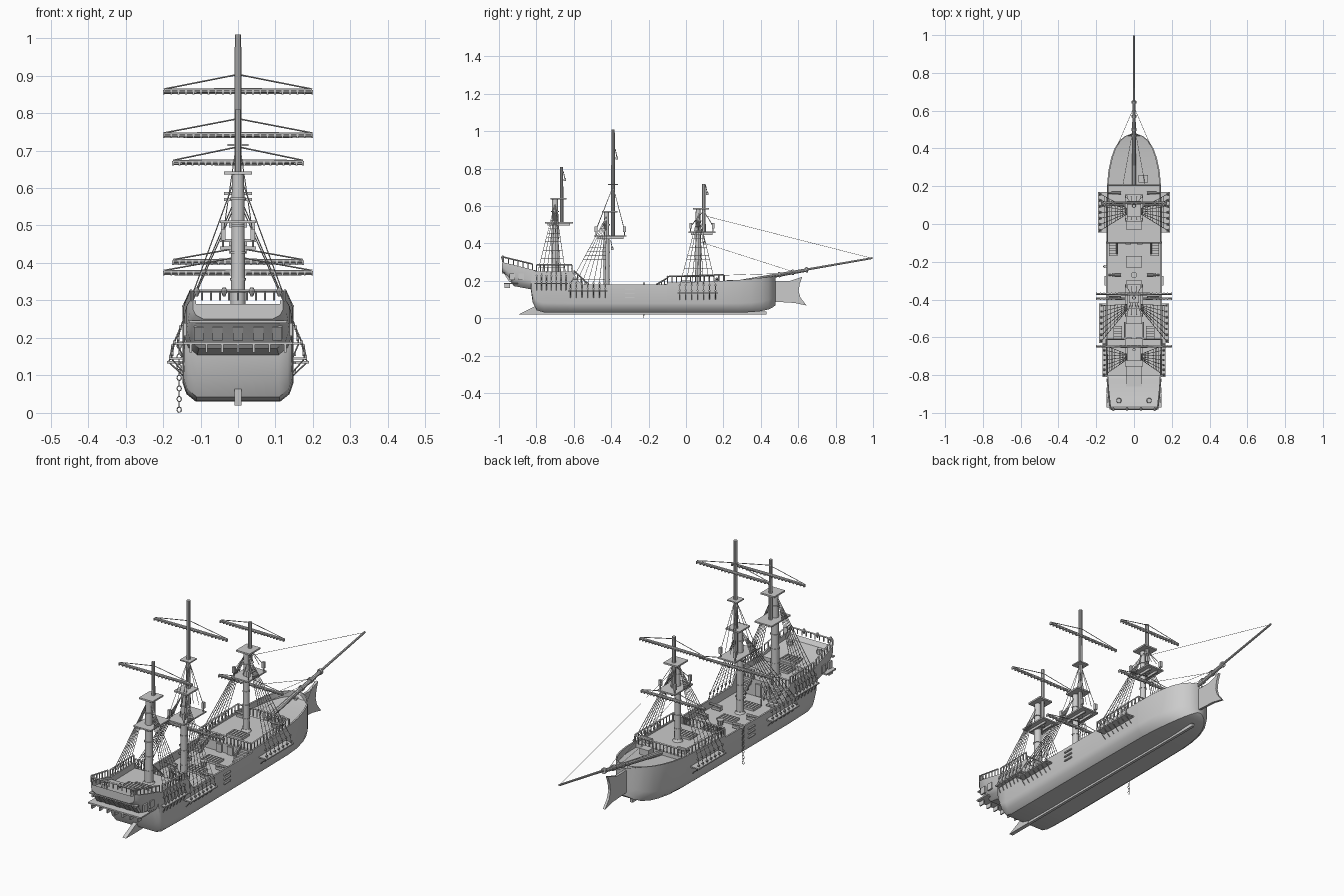
import bpy, bmesh, math
from mathutils import Vector, Matrix

def done(bm, name, smooth=False):
    bmesh.ops.recalc_face_normals(bm, faces=bm.faces)
    me = bpy.data.meshes.new(name)
    bm.to_mesh(me); bm.free()
    ob = bpy.data.objects.new(name, me)
    bpy.context.collection.objects.link(ob)
    if smooth:
        bpy.ops.object.select_all(action='DESELECT')
        ob.select_set(True)
        bpy.context.view_layer.objects.active = ob
        bpy.ops.object.shade_smooth_by_angle(angle=math.radians(35))
    return ob

def box(bm, c, s, rx=0):
    m = Matrix.Translation(c) @ Matrix.Rotation(rx, 4, 'X') @ Matrix.Diagonal((*s, 1))
    bmesh.ops.create_cube(bm, size=1, matrix=m)

def tube(bm, a, b, r, r2=None, n=4):
    a, b = Vector(a), Vector(b)
    d = b - a
    m = Matrix.Translation((a + b) / 2) @ d.to_track_quat('Z', 'Y').to_matrix().to_4x4()
    bmesh.ops.create_cone(bm, cap_ends=True, segments=n, radius1=r,
                          radius2=r if r2 is None else r2, depth=d.length, matrix=m)

def fin(name, pts, t):
    bm = bmesh.new()
    f = bm.faces.new([bm.verts.new((-t / 2, y, z)) for y, z in pts])
    r = bmesh.ops.extrude_face_region(bm, geom=[f])
    bmesh.ops.translate(bm, vec=(t, 0, 0), verts=[v for v in r['geom'] if isinstance(v, bmesh.types.BMVert)])
    return done(bm, name)

def lerp(a, b, t):
    return Vector(a).lerp(Vector(b), t)

# Hull: stations of (y, half width, bottom, rail top, deck height)
stations = [(-.985, .12, .25, .30, .29), (-.97, .13, .235, .297, .27), (-.92, .137, .172, .285, .262),
    (-.83, .143, .155, .262, .245), (-.82, .143, .085, .26, .245), (-.80, .145, .045, .25, .24),
    (-.799, .145, .043, .25, .222), (-.76, .146, .032, .25, .222), (-.61, .148, .03, .25, .222),
    (-.609, .148, .03, .249, .14), (-.56, .148, .03, .18, .14), (-.101, .147, .03, .18, .14),
    (-.1, .147, .03, .19, .185), (.2, .143, .03, .2, .19), (.201, .143, .03, .2, .17),
    (.28, .136, .03, .205, .175), (.35, .121, .033, .211, .18), (.40, .103, .038, .216, .185),
    (.44, .078, .047, .22, .19), (.465, .048, .058, .223, .195), (.478, .015, .07, .225, .21)]
bm = bmesh.new()
rings = []
for y, w, zb, zt, dk in stations:
    h = min(.05, (zt - zb) * .5)
    i = max(w - .008, w * .6)
    half = [(.76 * w, zb), (.93 * w, zb + .4 * h), (w, zb + h), (w, zt), (i, zt), (i, dk)]
    ring = half + [(-x, z) for x, z in reversed(half)]
    rings.append([bm.verts.new((x, y, z)) for x, z in ring])
for a, b in zip(rings, rings[1:]):
    for k in range(len(a)):
        j = (k + 1) % len(a)
        bm.faces.new((a[k], a[j], b[j], b[k]))
bm.faces.new(rings[0]); bm.faces.new(rings[-1])
done(bm, "hull", True)

# Keel, rudder and bow fin
bm = bmesh.new()
box(bm, (0, -.19, .028), (.014, 1.24, .016))
done(bm, "keel")
fin("rudder", [(-.895, .02), (-.76, .02), (-.76, .08), (-.80, .068)], .02)
fin("beak_fin", [(.45, .09), (.58, .082), (.645, .068), (.612, .11), (.602, .145), (.608, .185),
                 (.622, .222), (.55, .198), (.45, .2)], .012)

# Stern gallery: ledge, brackets, windows
bm = bmesh.new()
box(bm, (0, -.935, .186), (.29, .075, .007))
box(bm, (0, -.975, .243), (.262, .016, .006))
for k in range(7):
    box(bm, (-.126 + .042 * k, -.955, .172), (.006, .03, .022))
for x in (-.105, -.055, 0, .055, .105):
    box(bm, (x, -.95, .214), (.026, .012, .042), .6)
for s in (-1, 1):
    for y in (-.93, -.88):
        box(bm, (s * .141, y, .222), (.008, .03, .035))
done(bm, "stern_gallery")

# Balustrades
def rail(bm, a, b, h, n):
    for k in range(n + 1):
        p = lerp(a, b, k / n)
        tube(bm, p, p + Vector((0, 0, h)), .0028, n=6)
    up = Vector((0, 0, h))
    tube(bm, Vector(a) + up, Vector(b) + up, .004)

bm = bmesh.new()
for s in (-1, 1):
    rail(bm, (s * .143, -.80, .25), (s * .146, -.61, .25), .035, 9)
    rail(bm, (s * .125, -.975, .297), (s * .142, -.82, .26), .03, 6)
    rail(bm, (s * .143, -.1, .19), (s * .139, .2, .2), .033, 12)
    rail(bm, (s * .05, -.61, .222), (s * .14, -.61, .222), .045, 5)
    rail(bm, (s * .05, -.1, .185), (s * .14, -.1, .185), .04, 5)
    rail(bm, (s * .05, -.6, .225), (s * .05, -.52, .15), .03, 4)
    rail(bm, (s * .09, -.1, .185), (s * .09, -.03 - .13, .15), .03, 4)
rail(bm, (-.12, -.98, .3), (.12, -.98, .3), .025, 10)
rail(bm, (-.138, .205, .19), (.138, .205, .19), .038, 14)
rail(bm, (-.05, -.1, .185), (.05, -.1, .185), .04, 5)
done(bm, "balustrades")

# Stern lanterns
bm = bmesh.new()
for x in (-.11, -.037, .037, .11):
    tube(bm, (x, -.98, .31), (x, -.98, .325), .003, .009, 8)
    tube(bm, (x, -.98, .325), (x, -.98, .335), .009, .004, 8)
for s in (-1, 1):
    tube(bm, (s * .08, -.935, .26), (s * .08, -.935, .285), .015, .012, 10)
done(bm, "lanterns")

# Masts: (name, lower y, foot, lower top, r, upper y, upper foot, upper top, r, top z, y half length)
masts = [("mizzen", -.70, .21, .64, .019, -.665, .50, .81, .009, .51, .075),
         ("main", -.425, .13, .57, .016, -.39, .43, 1.01, .01, .44, .088),
         ("fore", .065, .18, .585, .015, .095, .45, .717, .01, .46, .072)]
for name, y, z0, z1, r, yu, u0, u1, ru, zt, hl in masts:
    bm = bmesh.new()
    tube(bm, (0, y, z0), (0, y, z1), r * 1.08, r * .85, 12)
    tube(bm, (0, y, z0), (0, y, z0 + .02), r * 1.9, r * 1.2, 12)
    tube(bm, (0, yu, u0), (0, yu, u1), ru * 1.1, ru * .9, 10)
    for k in range(1, 6):
        z = z0 + (z1 - z0) * k / 6
        tube(bm, (0, y, z), (0, y, z + .006), r * 1.15, n=12)
    done(bm, name + "_mast", True)
    bm = bmesh.new()
    mid = y + .02
    box(bm, (0, mid, zt), (.095, hl * 2, .007))
    for s in (-1, 1):
        box(bm, (s * .02, mid, zt - .009), (.008, hl * 1.6, .012))
    box(bm, (0, (y + yu) / 2, z1), (.075, .085, .008))
    if name != "mizzen":
        zc = .715 if name == "main" else .585
        box(bm, (0, yu, zc), (.055, .055, .006))
        for s in (-1, 1):
            for e in (-1, 1):
                p = (s * .04, mid + e * (hl - .012), zt + .035)
                tube(bm, (p[0], p[1], zt), p, .003, n=6)
                box(bm, p, (.012, .014, .03))
                tube(bm, p, (s * .006, yu, min(zc, u1) - .01), .0014)
                tube(bm, (s * .015, p[1], zt + .03), (s * .006, yu, zc - .01), .0014)
    done(bm, name + "_tops")

# Yards with lifts and pegs
for name, y, z, hw, lift in [("main_upper", -.37, .86, .198, .043), ("mizzen_upper", -.648, .743, .198, .042),
        ("fore_upper", .113, .67, .173, .04), ("fore_lower", .1, .405, .173, .035), ("main_lower", -.395, .376, .198, .04)]:
    bm = bmesh.new()
    for s in (-1, 1):
        tube(bm, (0, y, z), (s * hw, y, z), .0068, .005, 8)
        tube(bm, (s * hw, y, z + .004), (0, y - .008, z + lift), .002)
        tube(bm, (0, y, z - .008), (s * hw, y, z - .007), .0016)
        for k in range(1, 11):
            box(bm, (s * hw * k / 10, y, z - .004), (.005, .013, .012))
    done(bm, name + "_yard")

# Channels, deadeyes, shrouds and ratlines
for name, ya, yb, xo, zc, my, mz in [("mizzen", -.81, -.63, .168, .185, -.70, .615),
        ("main", -.63, -.42, .184, .145, -.425, .545), ("fore", -.045, .17, .19, .135, .068, .56)]:
    bm, rg = bmesh.new(), bmesh.new()
    n = 7
    for s in (-1, 1):
        box(bm, (s * (xo + .14) / 2, (ya + yb) / 2, zc), (xo - .14, yb - ya, .006))
        feet = []
        for k in range(n):
            y = ya + .012 + (yb - ya - .024) * k / (n - 1)
            foot = Vector((s * (xo - .006), y, zc))
            tip = foot + Vector((-s * .008, 0, .042))
            tube(bm, foot, tip, .002)
            for p in (lerp(foot, tip, .3), tip):
                tube(bm, p - Vector((.003, 0, 0)), p + Vector((.003, 0, 0)), .006, n=8)
            tube(bm, foot, (s * .147, y, zc - .035), .002)
            feet.append(tip)
            tube(rg, tip, (s * .012, my, mz), .0015)
        for k in range(1, 15):
            row = [lerp(f, (s * .012, my, mz), k / 17) for f in feet]
            tube(rg, row[0], row[-1], .0008)
    done(bm, name + "_channels")
    done(rg, name + "_shrouds")

# Bowsprit and forestays
bm = bmesh.new()
tube(bm, (0, .2, .178), (0, .65, .259), .012, .009, 10)
tube(bm, (0, .55, .244), (0, .997, .322), .006, .005, 8)
for y in (.5, .57, .645):
    z = .178 + (y - .2) * .18
    tube(bm, (0, y - .006, z), (0, y + .006, z + .002), .014, n=10)
done(bm, "bowsprit", True)
bm = bmesh.new()
tube(bm, (0, .1, .548), (0, .99, .322), .001)
tube(bm, (0, .07, .41), (0, .57, .25), .001)
for s in (-1, 1):
    tube(bm, (s * .09, .41, .216), (0, .62, .252), .001)
    tube(bm, (s * .06, .2, .23), (0, .53, .24), .001)
done(bm, "forestays")

# Deck fittings: stairs, hatches, doors, capstan, guns
bm = bmesh.new()
for s in (-1, 1):
    for k in range(5):
        box(bm, (s * .11, -.11 - .013 * k, .178 - .008 * k), (.045, .014, .008))
        box(bm, (s * .085, -.6 + .013 * k, .21 - .015 * k), (.045, .014, .008))
    for k in range(3):
        box(bm, (s * .149, -.3, .155 - .022 * k), (.012, .05, .006))
    box(bm, (s * .03, -.104, .16), (.03, .01, .04))
    box(bm, (s * .025, -.606, .175), (.03, .01, .06))
for y, z in ((-.2, .144), (-.33, .144), (-.5, .144), (.0, .192), (-.83, .25), (-.77, .226)):
    box(bm, (0, y, z), (.085, .06, .012))
    for k in range(5):
        box(bm, (-.032 + .016 * k, y, z + .007), (.005, .05, .004))
box(bm, (.05, .24, .19), (.05, .04, .03))
tube(bm, (0, -.27, .14), (0, -.27, .165), .012, .017, 10)
done(bm, "deck_fittings")
bm = bmesh.new()
for y, z in ((.165, .195), (-.27, .15), (-.38, .15)):
    for s in (-1, 1):
        box(bm, (s * .095, y, z + .003), (.045, .02, .012))
        tube(bm, (s * .07, y, z + .015), (s * .135, y, z + .018), .008, .005, 8)
done(bm, "guns")

# Anchor chain
bm = bmesh.new()
for k in range(13):
    z = .0085 + .0142 * k
    pts = []
    for j in range(8):
        a = j * math.pi / 4
        u, v = .006 * math.cos(a), .0072 * math.sin(a)
        pts.append(Vector((-.157 + (u if k % 2 == 0 else 0), -.225 + (u if k % 2 else 0), z + v)))
    for j in range(8):
        tube(bm, pts[j], pts[(j + 1) % 8], .0014)
box(bm, (-.152, -.225, .185), (.02, .012, .01))
done(bm, "anchor_chain")
